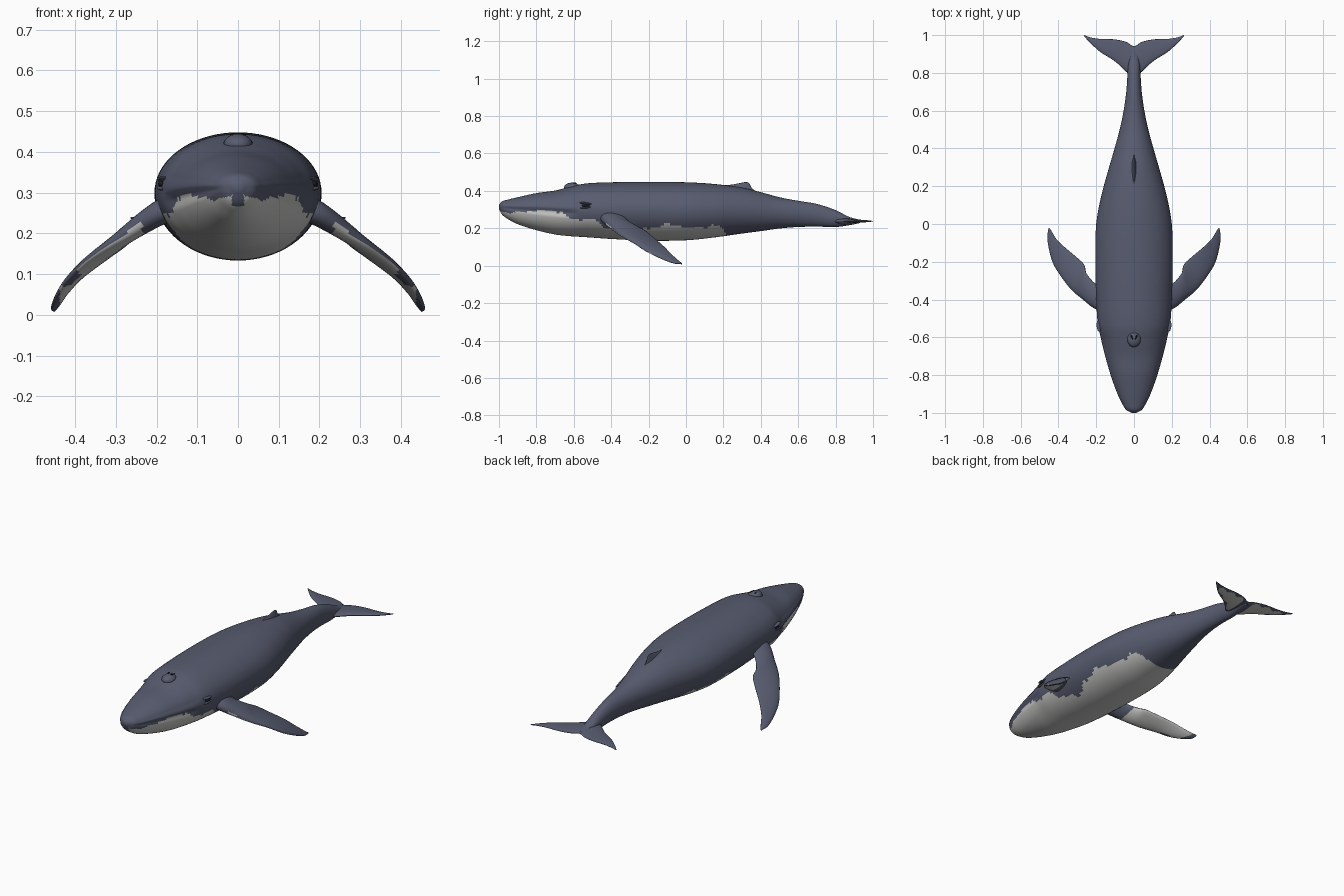
import bpy, bmesh
from math import sin, cos, pi
from mathutils import Vector

if "Cube" in bpy.data.objects:
    bpy.data.objects.remove(bpy.data.objects["Cube"])


def make_material(name, color):
    mat = bpy.data.materials.new(name)
    mat.use_nodes = True
    mat.diffuse_color = (*color, 1)
    mat.node_tree.nodes["Principled BSDF"].inputs["Base Color"].default_value = (*color, 1)
    return mat


SKIN = make_material("slate skin", (0.097, 0.107, 0.16))
BELLY = make_material("pale belly", (0.58, 0.58, 0.57))
DARK = make_material("near black", (0.012, 0.012, 0.016))


def spline(rows, key):
    """Smooth interpolation of rows; the first column is the key."""
    last = len(rows) - 1
    key = min(max(key, rows[0][0]), rows[last][0])
    i = max(k for k in range(last) if rows[k][0] <= key)
    a, b = rows[i], rows[i + 1]
    before, after = rows[max(i - 1, 0)], rows[min(i + 2, last)]
    span = b[0] - a[0]
    t = (key - a[0]) / span
    result = []
    for c in range(1, len(a)):
        slope_a = (b[c] - before[c]) / (b[0] - before[0]) * span
        slope_b = (after[c] - a[c]) / (after[0] - a[0]) * span
        rise = b[c] - a[c]
        result.append(a[c] + t * slope_a + t * t * (3 * rise - 2 * slope_a - slope_b)
                      + t ** 3 * (slope_a + slope_b - 2 * rise))
    return result


def loft(name, rings, is_pale):
    """Skin closed rings, cap both ends and colour faces by a rule."""
    bm = bmesh.new()
    loops = [[bm.verts.new(p) for p in ring] for ring in rings]
    count = len(loops[0])
    for r, (low, high) in enumerate(zip(loops, loops[1:])):
        for k in range(count):
            n = (k + 1) % count
            bm.faces.new((low[k], low[n], high[n], high[k]))
    bm.faces.new(loops[0])
    bm.faces.new(loops[-1])
    bmesh.ops.recalc_face_normals(bm, faces=bm.faces)
    for face in bm.faces:
        face.smooth = True
        face.material_index = int(is_pale(face.calc_center_median(), face.normal))
    return finish(name, bm, [SKIN, BELLY])


def finish(name, bm, materials):
    mesh = bpy.data.meshes.new(name)
    bm.to_mesh(mesh)
    bm.free()
    for mat in materials:
        mesh.materials.append(mat)
    obj = bpy.data.objects.new(name, mesh)
    bpy.context.collection.objects.link(obj)
    return obj


def ellipsoid(name, center, size, mat, turn=0, tilt=0):
    bm = bmesh.new()
    bmesh.ops.create_uvsphere(bm, u_segments=24, v_segments=14, radius=1)
    for face in bm.faces:
        face.smooth = True
    obj = finish(name, bm, [mat])
    obj.location, obj.scale = center, size
    obj.rotation_euler = (tilt, 0, turn)
    return obj


# Body: y, half width, top, bottom, height of widest point
BODY = [
    (-1, .012, .325, .305, .316), (-.985, .04, .343, .275, .316),
    (-.95, .062, .354, .248, .315), (-.9, .085, .366, .222, .314),
    (-.8, .12, .388, .19, .31), (-.7, .148, .402, .167, .305),
    (-.62, .168, .422, .158, .3), (-.54, .19, .439, .153, .3),
    (-.4, .2, .446, .143, .3), (-.2, .205, .448, .134, .3),
    (0, .2, .446, .136, .295), (.15, .173, .437, .151, .295),
    (.3, .132, .417, .172, .295), (.4, .103, .393, .185, .29),
    (.5, .076, .366, .199, .285), (.6, .055, .347, .207, .28),
    (.7, .041, .33, .209, .272), (.8, .034, .297, .207, .252),
    (.87, .028, .262, .216, .24), (.93, .012, .245, .228, .237)]

# Upper limit of the pale belly along y
PALE = [(-1, .3), (-.94, .283), (-.8, .295), (-.68, .29), (-.62, .255),
        (-.5, .245), (-.42, .2), (-.3, .175), (-.2, .2), (-.05, .222),
        (.03, .2), (.15, .213), (.2, .19), (.24, .1)]


def body_ring(y, count=72):
    width, top, bottom, mid = spline(BODY, y)
    jaw = max(0, min(1, (-.57 - y) / .06)) * min(1, (y + 1) / .06)
    ring = []
    for k in range(count):
        a = 2 * pi * k / count
        rise = sin(a)
        x = width * cos(a)
        z = mid + rise * (top - mid if rise > 0 else mid - bottom)
        # overhanging lip with a mouth crease beneath it
        if 0 <= rise < .2:
            x *= 1 + .03 * jaw
        elif -.2 < rise < 0:
            x *= 1 - .05 * jaw
        ring.append((x, y, z))
    return ring


def body_pale(c, n):
    limit = spline(PALE, c.y)[0]
    limit += .005 * sin(c.y * 47) + .003 * sin(c.y * 103)
    notch = .02 if abs(c.x) < .014 and c.y < -.9 else 0
    return c.z < limit - notch


STEPS = 200
body = loft("body", [body_ring(-1 + 1.93 * (i / STEPS) ** 1.25) for i in range(STEPS + 1)],
            body_pale)


def blade_rings(rows, steps, count=28):
    """Rows: key, leading xyz, trailing xyz, thickness."""
    rings = []
    for i in range(steps + 1):
        key = rows[0][0] + (rows[-1][0] - rows[0][0]) * i / steps
        v = spline(rows, key)
        lead, trail, thick = Vector(v[:3]), Vector(v[3:6]), v[6]
        ahead = Vector(spline(rows, key + .01)[:6][:3]) - Vector(spline(rows, key - .01)[:3])
        normal = (trail - lead).cross(ahead).normalized()
        ring = []
        for k in range(count):
            a = 2 * pi * k / count
            chord = (1 - cos(a)) / 2
            bulge = sin(a) * (1.25 - .6 * chord) * thick / 2
            ring.append(lead.lerp(trail, chord) + normal * bulge)
        rings.append(ring)
    return rings


# Flippers
FLIPPER = [
    (0, .14, -.46, .275, .14, -.3, .275, .07),
    (1, .2, -.452, .245, .195, -.32, .25, .06),
    (2, .27, -.4, .2, .25, -.265, .212, .046),
    (3, .33, -.35, .163, .264, -.215, .185, .036),
    (4, .385, -.28, .122, .305, -.175, .152, .03),
    (5, .427, -.21, .076, .37, -.12, .105, .024),
    (6, .45, -.13, .037, .412, -.078, .062, .018),
    (7, .458, -.065, .013, .435, -.04, .028, .011),
    (7.5, .452, -.022, .008, .448, -.02, .012, .004)]


def flipper_pale(c, n):
    x = abs(c.x)
    patch = x > .4 + .02 * sin(c.y * 60) and c.y < -.2
    return n.z < -.1 and .235 < x < .437 and not patch


for side, label in ((1, "left"), (-1, "right")):
    rings = [[(p.x * side, p.y, p.z) for p in ring] for ring in blade_rings(FLIPPER, 60)]
    loft(label + "_flipper", rings, flipper_pale)

# Tail flukes: half span, leading y, trailing y, thickness
FLUKE = [(0, .77, .942, .034), (.04, .805, .963, .026), (.1, .86, .977, .019),
         (.18, .912, .98, .014), (.23, .957, .988, .01), (.264, .993, 1, .004)]
span = [(-x, lead, trail, t) for x, lead, trail, t in reversed(FLUKE[1:])] + FLUKE
fluke_rows = [(x, x, lead, .238, x, trail, .238, t) for x, lead, trail, t in span]


def fluke_pale(c, n):
    x = abs(c.x)
    lead, trail, _ = spline(FLUKE, x)
    edge = .014 + .006 * sin(x * 90)
    return n.z < -.3 and .035 < x < .235 and lead + edge < c.y < trail - edge


loft("tail_flukes", blade_rings(fluke_rows, 80), fluke_pale)

# Dorsal fin: y, top height, half width at the base
DORSAL = [(.17, .428, .012), (.24, .433, .02), (.29, .442, .02), (.32, .447, .017),
          (.338, .441, .013), (.35, .418, .01), (.37, .402, .008), (.42, .386, .004)]
fin_rings = []
for i in range(41):
    y = .17 + .25 * i / 40
    top, half = spline(DORSAL, y)
    base = spline(BODY, y)[1] - .03
    fin_rings.append([(half * cos(pi * k / 12) * (1 - .6 * sin(pi * k / 12)), y,
                       base + (top - base) * sin(pi * k / 12)) for k in range(13)])
loft("dorsal_fin", fin_rings, lambda c, n: False)

# Blowhole mound with two slits
ellipsoid("blowhole_mound", (0, -.61, .418), (.036, .042, .026), SKIN)
for side, label in ((1, "left"), (-1, "right")):
    ellipsoid(label + "_nostril", (.012 * side, -.6, .442), (.004, .016, .003), DARK, turn=-.4 * side)

    # Eye with upper and lower lids
    ellipsoid(label + "_eye", (.187 * side, -.535, .322), (.009, .021, .009), DARK)
    ellipsoid(label + "_upper_lid", (.184 * side, -.535, .333), (.014, .034, .006), SKIN, tilt=-.1)
    ellipsoid(label + "_lower_lid", (.187 * side, -.535, .311), (.011, .03, .005), SKIN, tilt=.1)
